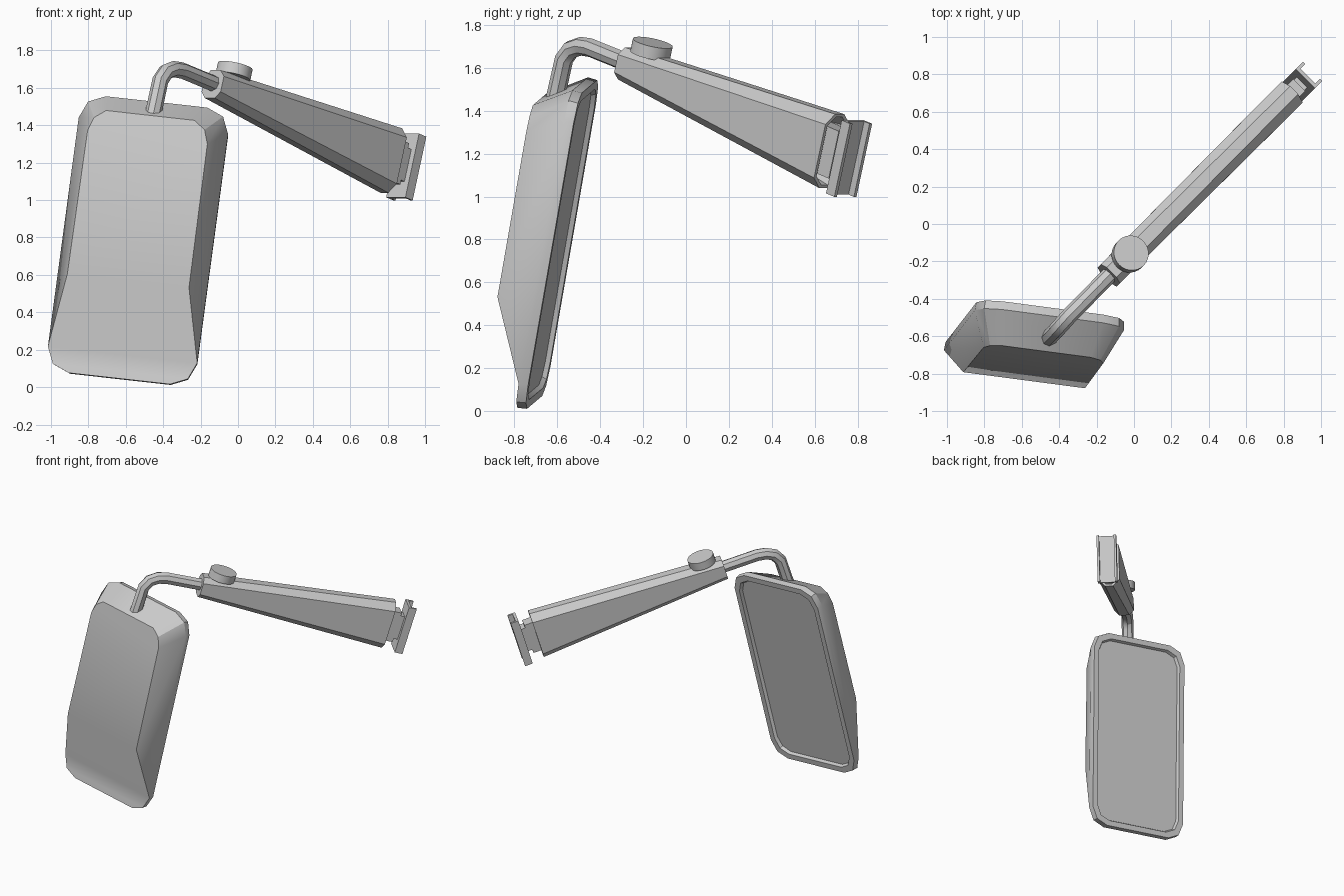
import bpy, bmesh, math
from mathutils import Vector, Matrix

cube = bpy.data.objects.get("Cube")
if cube:
    bpy.data.objects.remove(cube, do_unlink=True)

grey = bpy.data.materials.new("plain grey")
grey.use_nodes = True
grey.diffuse_color = (0.6, 0.6, 0.6, 1)
grey.node_tree.nodes["Principled BSDF"].inputs["Base Color"].default_value = (0.6, 0.6, 0.6, 1)


def frame(x, y, origin):
    """Matrix with the given x and y axes, made orthogonal, at origin."""
    x = Vector(x).normalized()
    z = x.cross(Vector(y)).normalized()
    m = Matrix((x, z.cross(x), z)).transposed().to_4x4()
    m.translation = origin
    return m


def finish(ob, smooth=30):
    ob.data.materials.clear()
    ob.data.materials.append(grey)
    bpy.ops.object.select_all(action='DESELECT')
    ob.select_set(True)
    bpy.context.view_layer.objects.active = ob
    bpy.ops.object.shade_smooth_by_angle(angle=math.radians(smooth))


def make_object(name, bm, matrix, smooth=30):
    bmesh.ops.recalc_face_normals(bm, faces=bm.faces)
    bm.transform(matrix)
    me = bpy.data.meshes.new(name)
    bm.to_mesh(me)
    bm.free()
    ob = bpy.data.objects.new(name, me)
    bpy.context.collection.objects.link(ob)
    finish(ob, smooth)


def add_ring(bm, points):
    return [bm.verts.new(p) for p in points]


def bridge(bm, a, b):
    n = len(a)
    for i in range(n):
        j = (i + 1) % n
        bm.faces.new((a[i], a[j], b[j], b[i]))


def loft(name, rings, matrix):
    bm = bmesh.new()
    rows = [add_ring(bm, r) for r in rings]
    for a, b in zip(rows, rows[1:]):
        bridge(bm, a, b)
    bm.faces.new(rows[0])
    bm.faces.new(rows[-1])
    make_object(name, bm, matrix)


# Mirror head: local x across, y down, z towards the glass
head = frame((0.985, -0.13, -0.11), (-0.115, -0.172, -0.98), (-0.53, -0.577, 0.777))


def head_outline(inset, z):
    w, h, r = 0.405 - inset, 0.757 - inset, 0.13 - inset * 0.5
    corner = [(w, h - r), (w - r * 0.3, h - r * 0.3), (w - r, h)]
    half = corner + [(-x, y) for x, y in reversed(corner)]
    return [(x, y, z) for x, y in half] + [(-x, -y, z) for x, y in half]


bm = bmesh.new()
glass = add_ring(bm, head_outline(0.055, -0.022))
lip = add_ring(bm, head_outline(0.045, 0))
rim = add_ring(bm, head_outline(0.004, 0))
wall = add_ring(bm, head_outline(0, -0.045))
for a, b in ((glass, lip), (lip, rim), (rim, wall)):
    bridge(bm, a, b)
bm.faces.new(glass)
# raised flat front panel
top = [(0.325, -0.53), (0.30, -0.605), (0.24, -0.65)]
panel = add_ring(bm, [(-x, y, -0.22) for x, y in top] + [(x, y, -0.22) for x, y in reversed(top)])
bend_r, bend_l = add_ring(bm, [(0.33, 0.255, -0.22), (-0.33, 0.255, -0.22)])
bm.faces.new(panel + [bend_r, bend_l])
low, high = wall[:6], wall[6:]
for i in range(5):
    bm.faces.new((high[i], high[i + 1], panel[i + 1], panel[i]))
bm.faces.new((high[5], low[0], bend_r, panel[5]))
bm.faces.new((low[5], high[0], panel[0], bend_l))
# sloping lower front
bm.faces.new((bend_r, low[0], low[5], bend_l))
for i in range(2):
    bm.faces.new((low[i], low[i + 1], low[4 - i], low[5 - i]))
make_object("mirror_head", bm, head)

# Arm: local x along it, y across, z up out of it
LENGTH = 1.41
arm = frame((0.677, 0.677, -0.29), (-0.707, 0.707, 0), (-0.135, -0.275, 1.62))


def section(s, w, h, c):
    quarter = [(w, h - c), (w - c, h)]
    half = quarter + [(-y, z) for y, z in reversed(quarter)]
    return [(s, y, z) for y, z in half] + [(s, -y, -z) for y, z in half]


loft("tapered_arm", [
    section(0, 0.072, 0.078, 0.035),
    section(LENGTH, 0.08, 0.18, 0.05),
    section(LENGTH, 0.065, 0.165, 0.043),
    section(LENGTH - 0.25, 0.062, 0.135, 0.04)], arm)


def arm_box(name, s0, s1, w, h):
    loft(name, [[(s, y, z) for y, z in ((w, h), (-w, h), (-w, -h), (w, -h))] for s in (s0, s1)], arm)


# Bracket tongue and end channel
arm_box("bracket_tongue", LENGTH - 0.25, LENGTH + 0.06, 0.045, 0.115)
arm_box("bracket_neck", LENGTH + 0.05, LENGTH + 0.1, 0.04, 0.09)
near, far, floor = LENGTH + 0.09, LENGTH + 0.147, LENGTH + 0.11
side = [(near, 0.073), (far, 0.073), (far, 0.056), (floor, 0.056)]
channel = side + [(s, -y) for s, y in reversed(side)]
loft("mount_channel", [[(s, y, z) for s, y in channel] for z in (-0.178, 0.178)], arm)

# Round knob on top of the arm
bm = bmesh.new()
bmesh.ops.create_cone(bm, cap_ends=True, segments=28, radius1=0.095, radius2=0.095, depth=0.06)
make_object("pivot_knob", bm, arm @ Matrix.Translation((0.135, 0, 0.112)))

# Bent rod joining arm and head
path = [(-0.10, -0.24, 1.61), (-0.30, -0.445, 1.693), (-0.345, -0.49, 1.70),
        (-0.385, -0.535, 1.685), (-0.415, -0.568, 1.64), (-0.46, -0.615, 1.43)]
curve = bpy.data.curves.new("bent_rod", 'CURVE')
curve.dimensions = '3D'
curve.bevel_depth = 0.044
curve.bevel_resolution = 2
curve.use_fill_caps = True
spline = curve.splines.new('POLY')
spline.points.add(len(path) - 1)
for point, co in zip(spline.points, path):
    point.co = (*co, 1)
rod = bpy.data.objects.new("bent_rod", curve)
bpy.context.collection.objects.link(rod)
bpy.ops.object.select_all(action='DESELECT')
rod.select_set(True)
bpy.context.view_layer.objects.active = rod
bpy.ops.object.convert(target='MESH')
finish(bpy.context.view_layer.objects.active)
